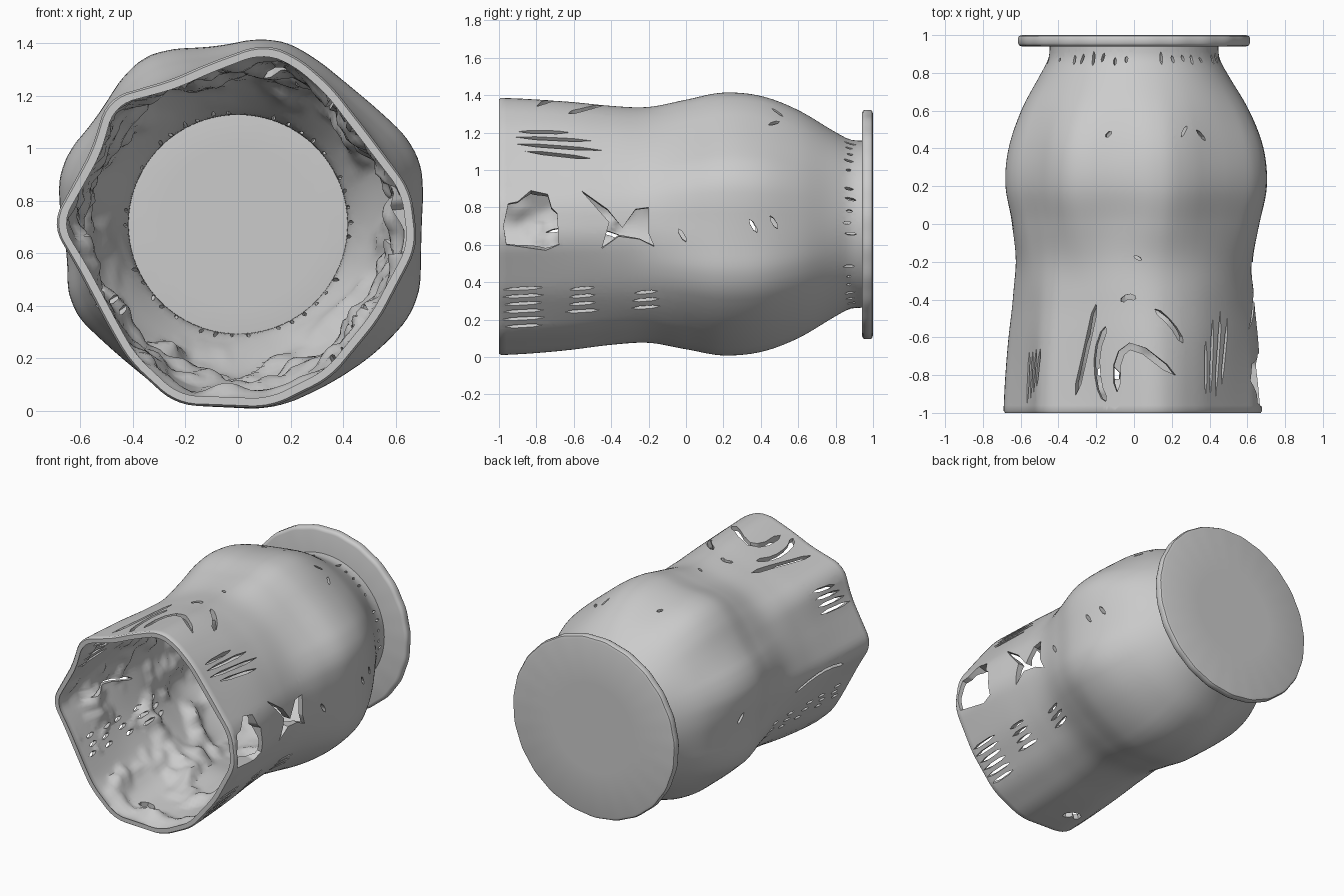
import bpy, bmesh, math, random
from mathutils import Vector, noise

if "Cube" in bpy.data.objects:
    bpy.data.objects.remove(bpy.data.objects["Cube"])

random.seed(4)
CZ, N = 0.71, 160
AXIS = Vector((0, 0, CZ))
# (angle, radius) outlines of the mouth and belly, (y, radius) profile of the body
RIM = [(11, .672), (34, .607), (56, .637), (71, .68), (82, .695), (101, .622), (114, .605),
       (136, .69), (153, .625), (180, .71), (193, .64), (219, .63), (232, .67), (251, .727),
       (280, .712), (301, .686), (326, .65), (353, .69)]
BELLY = [(0, .69), (14, .722), (23, .735), (36, .69), (52, .67), (68, .70), (80, .72), (99, .672),
         (114, .725), (124, .725), (144, .665), (160, .71), (172, .685), (190, .65), (206, .715),
         (225, .67), (252, .715), (265, .69), (281, .71), (300, .695), (318, .715), (336, .75)]
BODY = [(-1, .66), (-.8, .653), (-.6, .643), (-.4, .628), (-.2, .624), (0, .66), (.2, .70),
        (.4, .683), (.6, .61), (.8, .492), (.88, .452), (.97, .446)]


def spline(pts, x):
    # smooth interpolation through (x, value) pairs
    for i in range(len(pts) - 1):
        if pts[i][0] <= x <= pts[i + 1][0]:
            break
    (x1, v1), (x2, v2) = pts[i], pts[i + 1]
    x0, v0 = pts[max(i - 1, 0)]
    x3, v3 = pts[min(i + 2, len(pts) - 1)]
    h = x2 - x1
    t = (x - x1) / h
    m1, m2 = (v2 - v0) / (x2 - x0) * h, (v3 - v1) / (x3 - x1) * h
    return ((2*t**3 - 3*t*t + 1) * v1 + (t**3 - 2*t*t + t) * m1
            + (3*t*t - 2*t**3) * v2 + (t**3 - t*t) * m2)


def outline(table, deg, soft):
    # polygon through polar points, with softened corners
    total = 0
    for k in (-1, -.5, 0, .5, 1):
        d = (deg + k * soft) % 360
        pts = [(table[-1][0] - 360, table[-1][1])] + table + [(table[0][0] + 360, table[0][1])]
        for (a, r), (b, s) in zip(pts, pts[1:]):
            if a <= d <= b:
                sn = lambda q: math.sin(math.radians(q))
                total += r * s * sn(b - a) / (r * sn(d - a) + s * sn(b - d))
                break
    return total / 5


STEPS = [360 * i / N for i in range(N)]
MOUTH = {d: outline(RIM, d, 5) - .66 for d in STEPS}
LOBES = {d: outline(BELLY, d, 7) - .695 for d in STEPS}


def smooth(a, b, x):
    t = min(max((x - a) / (b - a), 0), 1)
    return t * t * (3 - 2 * t)


def outer(d, y):
    # irregular octagon at the mouth, lobes on the belly, round neck
    lobes = smooth(-.35, .15, y) * (1 - smooth(.35, .85, y))
    mouth = 1 - .75 * smooth(-1, -.1, y) - .25 * smooth(-.1, .3, y)
    return spline(BODY, y) + lobes * LOBES[d] + mouth * MOUTH[d]


def thickness(p):
    # thin wall with a rough inside
    rough = max(0, noise.noise(p * 5) + .35 * noise.noise(p * 13))
    fade = smooth(-1, -.85, p.y) * (1 - smooth(.6, .85, p.y))
    return .03 + .08 * fade * rough


def ring(bm, y, radius):
    return [bm.verts.new((radius(d) * math.cos(math.radians(d)), y,
                          CZ + radius(d) * math.sin(math.radians(d)))) for d in STEPS]


def skin(bm, rings):
    for a, b in zip(rings, rings[1:]):
        for i in range(N):
            j = (i + 1) % N
            bm.faces.new((a[i], a[j], b[j], b[i]))


def make_object(name, bm):
    bmesh.ops.recalc_face_normals(bm, faces=bm.faces[:])
    me = bpy.data.meshes.new(name)
    bm.to_mesh(me)
    bm.free()
    ob = bpy.data.objects.new(name, me)
    bpy.context.collection.objects.link(ob)
    bpy.ops.object.select_all(action='DESELECT')
    ob.select_set(True)
    bpy.context.view_layer.objects.active = ob
    bpy.ops.object.shade_smooth_by_angle(angle=math.radians(40))


# vessel wall: outside surface first
bm = bmesh.new()
ys = [-.988 + 1.953 * i / 70 for i in range(71)]
rows = [ring(bm, -1, lambda d: outer(d, -1) - .008)]
rows += [ring(bm, y, lambda d, y=y: outer(d, y)) for y in ys]
skin(bm, rows)

X, Y, Z = Vector((1, 0, 0)), Vector((0, 1, 0)), Vector((0, 0, 1))
VIEWS = {"right": (Y, Z, X), "left": (Y, Z, -X), "top": (X, Y, Z), "bottom": (X, Y, -Z)}


def inside(u, v, pts):
    hit = False
    for (a, b), (c, d) in zip(pts, pts[1:] + pts[:1]):
        if (b > v) != (d > v) and u < a + (v - b) / (d - b) * (c - a):
            hit = not hit
    return hit


def hole(view, pts):
    # slice the nearby faces along the outline, then remove those inside it
    named = isinstance(view, str)
    U, V, W = VIEWS[view] if named else view
    shift = CZ * V.z if named else 0
    pts = [(p[0], p[1] - shift) for p in pts]
    u0, u1 = min(p[0] for p in pts) - .04, max(p[0] for p in pts) + .04
    v0, v1 = min(p[1] for p in pts) - .04, max(p[1] for p in pts) + .04
    near = []
    for f in bm.faces:
        q = f.calc_center_median() - AXIS
        if q.dot(W) > .25 and u0 < q.dot(U) < u1 and v0 < q.dot(V) < v1:
            near.append(f)
    for p, q in zip(pts, pts[1:] + pts[:1]):
        normal = U * (q[1] - p[1]) - V * (q[0] - p[0])
        if not near or normal.length < 1e-5:
            continue
        geom = list({v for f in near for v in f.verts}) + list({e for f in near for e in f.edges})
        res = bmesh.ops.bisect_plane(bm, geom=geom + near, dist=1e-4,
                                     plane_co=AXIS + U * p[0] + V * p[1],
                                     plane_no=normal.normalized())
        near = [g for g in res["geom"] if isinstance(g, bmesh.types.BMFace)]
    gone = []
    for f in near:
        q = f.calc_center_median() - AXIS
        if inside(q.dot(U), q.dot(V), pts):
            gone.append(f)
    if gone:
        bmesh.ops.delete(bm, geom=gone, context='FACES')


def slot(view, pts, width=.016):
    # tapered slit along a polyline with rounded bends
    p = [Vector(q) for q in pts]
    mids = [a.lerp(b, t) for a, b in zip(p, p[1:]) for t in (.25, .75)]
    p = [p[0]] + mids + [p[-1]]
    up, down = [], []
    for i in range(1, len(p) - 1):
        t = (p[i + 1] - p[i - 1]).normalized() * width / 2
        up.append(p[i] + Vector((-t.y, t.x)))
        down.append(p[i] - Vector((-t.y, t.x)))
    hole(view, [p[0]] + up + [p[-1]] + down[::-1])


# right side: large openings and rows of slits
hole("right", [(-.96, .60), (-.975, .70), (-.95, .82), (-.90, .83), (-.83, .89), (-.74, .87),
               (-.72, .80), (-.69, .77), (-.68, .60), (-.75, .57)])
hole("right", [(-.45, .58), (-.41, .72), (-.56, .89), (-.42, .79), (-.34, .69), (-.27, .79),
               (-.2, .80), (-.2, .66), (-.17, .59), (-.25, .63), (-.36, .645)])
for y0, y1, z0, z1 in ((-.9, -.62, 1.205, 1.2), (-.91, -.5, 1.175, 1.155),
                       (-.92, -.45, 1.14, 1.105), (-.86, -.5, 1.10, 1.06)):
    slot("right", [(y0, z0), (y1, z1)])
for y0, y1, z, n in ((-.97, -.77, .36, 6), (-.64, -.47, .36, 4), (-.28, -.15, .34, 3)):
    for i in range(n):
        j = random.uniform(-.02, .02)
        slot("right", [(y0 + j, z - .04 * i), (y1 - j, z - .04 * i + .012)])
for y, z in ((.36, .70), (.47, .72), (-.02, .65)):
    slot("right", [(y - .02, z + .035), (y + .02, z - .035)], .02)

# left side: slits near the mouth and rows of small holes
for i in range(4):
    slot("left", [(-.96 + .03 * i, .98 + .045 * i), (-.66, 1.0 + .045 * i)], .02)
for i in range(3):
    for j in range(5):
        y = -.9 + .17 * j + random.uniform(-.03, .03)
        slot("left", [(y, .34 + .05 * i), (y + .08, .35 + .05 * i)], .02)
slot("left", [(-.75, .66), (-.6, .69), (-.45, .67), (-.3, .62)], .02)
slot("left", [(.33, .74), (.37, .67)], .025)

# top: curved slits; bottom: one opening
for pts, w in (([(-.20, -.42), (-.25, -.65), (-.31, -.91)], .028),
               ([(-.15, -.54), (-.20, -.68), (-.19, -.85), (-.15, -.94)], .03),
               ([(-.09, -.89), (-.09, -.70), (-.0, -.63), (.22, -.80)], .035),
               ([(.11, -.45), (.20, -.53), (.26, -.63)], .028),
               ([(-.07, -.41), (-.03, -.38), (.01, -.395)], .025),
               ([(.0, -.17), (.04, -.19)], .015), ([(-.15, .46), (-.12, .49)], .02),
               ([(.25, .46), (.28, .52)], .015), ([(.33, .5), (.38, .44)], .015)):
    slot("top", pts, w)
slot("bottom", [(-.2, -.8), (-.14, -.76), (-.08, -.82)], .05)

# ring of short slits around the neck
for k in range(46):
    if random.random() > .2:
        a = math.radians(k * 360 / 46 + 1)
        radial = Vector((math.cos(a), 0, math.sin(a)))
        tangent = Vector((-math.sin(a), 0, math.cos(a)))
        slot((Y, tangent, radial), [(random.uniform(.835, .86), random.uniform(-.012, .012)),
                                    (random.uniform(.88, .915), 0)], .014)

# inside surface, joined to the outside along every open edge
faces = bm.faces[:]
rims = [e for e in bm.edges if len(e.link_faces) == 1]
twin = {}
for v in list({v for f in faces for v in f.verts}):
    d = Vector((v.co.x, 0, v.co.z - CZ)).normalized()
    twin[v] = bm.verts.new(v.co - d * thickness(v.co))
for f in faces:
    bm.faces.new([twin[v] for v in reversed(f.verts[:])])
for e in rims:
    a, b = e.verts
    bm.faces.new((a, b, twin[b], twin[a]))
bmesh.ops.delete(bm, geom=[v for v in bm.verts if not v.link_faces], context='VERTS')
make_object("vessel_wall", bm)

# base disc
bm = bmesh.new()
rows = [ring(bm, y, lambda d, r=r: r + .002 * math.sin(math.radians(d * 23)) * (r > .55))
        for r, y in ((.3, .94), (.592, .94), (.607, .946), (.613, .957),
                     (.613, .985), (.607, .995), (.592, 1), (.3, 1))]
skin(bm, rows)
bm.faces.new(rows[0])
bm.faces.new(rows[-1])
make_object("base_disc", bm)
